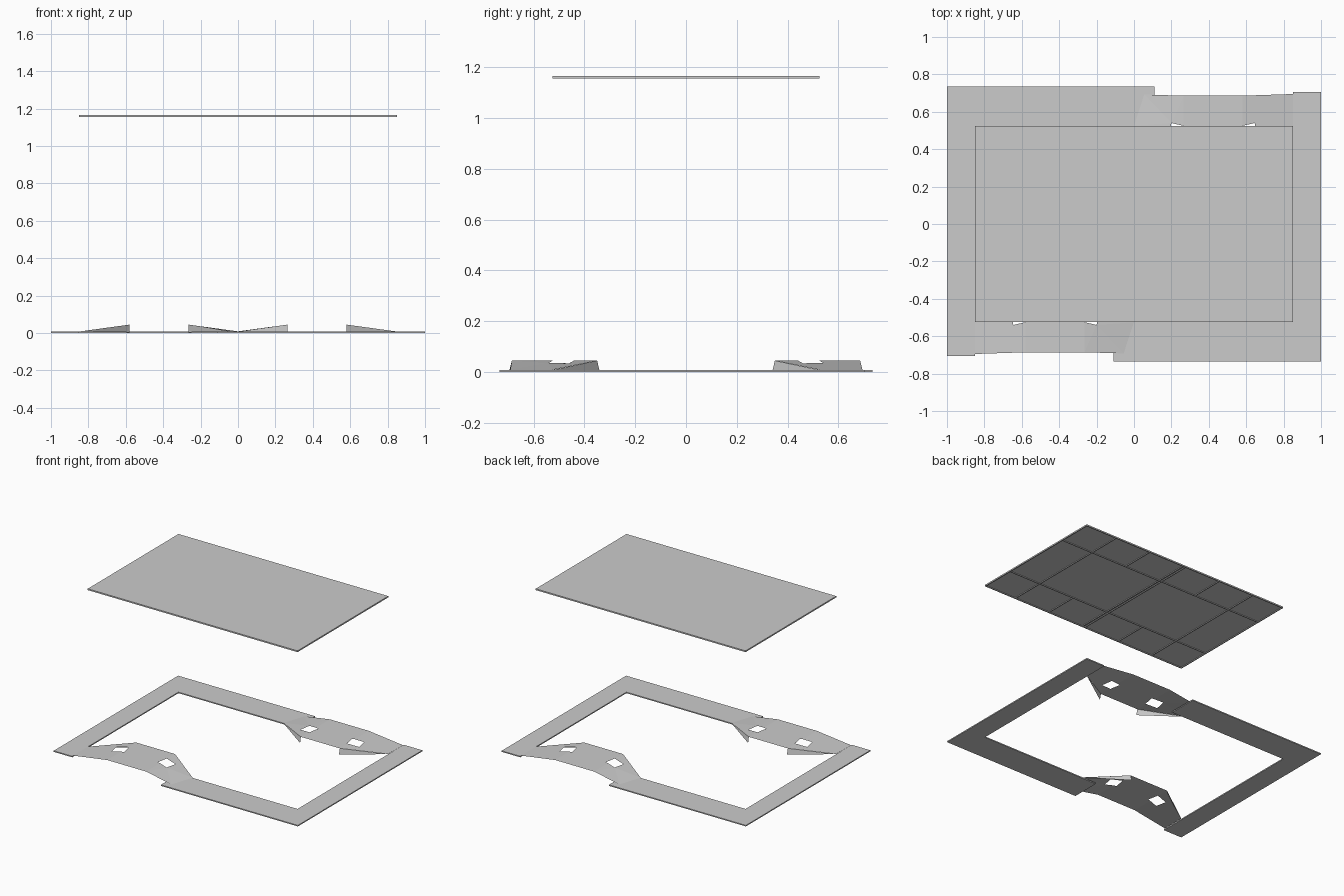
import bpy, bmesh, math
from mathutils import Matrix, Vector

cube = bpy.data.objects.get("Cube")
if cube:
    bpy.data.objects.remove(cube, do_unlink=True)

grey = bpy.data.materials.new("plain grey")
grey.use_nodes = True
grey.diffuse_color = (0.6, 0.6, 0.6, 1)
grey.node_tree.nodes["Principled BSDF"].inputs["Base Color"].default_value = (0.6, 0.6, 0.6, 1)


def finish(bm, name):
    mesh = bpy.data.meshes.new(name)
    bm.to_mesh(mesh)
    bm.free()
    mesh.materials.append(grey)
    obj = bpy.data.objects.new(name, mesh)
    bpy.context.collection.objects.link(obj)
    return obj


def box(name, x0, x1, y0, y1, z0, z1):
    bm = bmesh.new()
    centre = Vector((x0 + x1, y0 + y1, z0 + z1)) / 2
    size = Matrix.Diagonal((x1 - x0, y1 - y0, z1 - z0, 1))
    bmesh.ops.create_cube(bm, size=1, matrix=Matrix.Translation(centre) @ size)
    return finish(bm, name)


def turned_copy(obj, name):
    # Half-turn twin about the vertical axis
    twin = bpy.data.objects.new(name, obj.data.copy())
    twin.data.transform(Matrix.Rotation(math.pi, 4, 'Z'))
    bpy.context.collection.objects.link(twin)


FRAME_TOP = 0.008
RAISED = 0.045
MID = -0.4225            # middle of the raised bridge
FOLDS = (-0.58, -0.265)  # fold lines of the raised bridge
INNER = -0.525           # inner edge of the frame


# L-shaped base plate
def base_plate():
    outline = [(-0.11, -0.735), (1, -0.735), (1, 0.705),
               (0.85, 0.705), (0.85, INNER), (-0.11, INNER)]
    bm = bmesh.new()
    face = bm.faces.new([bm.verts.new((x, y, 0)) for x, y in outline])
    up = bmesh.ops.extrude_face_region(bm, geom=[face])["geom"]
    bmesh.ops.translate(bm, vec=(0, 0, FRAME_TOP),
                        verts=[v for v in up if isinstance(v, bmesh.types.BMVert)])
    bmesh.ops.recalc_face_normals(bm, faces=bm.faces)
    return finish(bm, "base_frame_front")


def bridge_height(x, y):
    end = -0.055 * max(0, (INNER - y) / 0.165)
    rise = min((x + 0.85) / (FOLDS[0] + 0.85), (end - x) / (end - FOLDS[1]), 1)
    return FRAME_TOP + 0.001 + max(rise, 0) * (RAISED - FRAME_TOP - 0.001)


# Folded sheet with two square holes
def bridge():
    outline = [(-0.85, INNER), (-0.85, -0.695), (FOLDS[0], -0.686), (FOLDS[1], -0.686),
               (-0.055, -0.692), (0, INNER), (FOLDS[1], -0.35), (FOLDS[0], -0.35)]
    hole = [(-0.645, -0.54), (-0.56, -0.52), (-0.575, -0.44), (-0.66, -0.46)]
    mirrored_hole = [(2 * MID - x, y) for x, y in hole]
    bm = bmesh.new()
    for loop in (outline, hole, mirrored_hole):
        verts = [bm.verts.new((x, y, 0)) for x, y in loop]
        for i, v in enumerate(verts):
            bm.edges.new((verts[i - 1], v))
    bmesh.ops.triangle_fill(bm, edges=bm.edges[:], use_beauty=True, normal=(0, 0, 1))
    for x in FOLDS:
        geom = bm.verts[:] + bm.edges[:] + bm.faces[:]
        bmesh.ops.bisect_plane(bm, geom=geom, plane_co=(x, 0, 0), plane_no=(1, 0, 0), dist=1e-5)
    bmesh.ops.triangulate(bm, faces=bm.faces[:])
    for f in bm.faces:
        f.normal_update()
        if f.normal.z < 0:
            f.normal_flip()
    for v in bm.verts:
        v.co.z = bridge_height(v.co.x, v.co.y)
    return finish(bm, "raised_bridge_front")


# Triangular skirts below the sloping inner edges
def skirts():
    bm = bmesh.new()
    for tip, fold in ((-0.85, FOLDS[0]), (0, FOLDS[1])):
        tri = [(tip, INNER, FRAME_TOP), (fold, -0.35, RAISED), (fold, -0.34, 0.004)]
        face = bm.faces.new([bm.verts.new(p) for p in tri])
        face.normal_update()
        if face.normal.y < 0:
            face.normal_flip()
    return finish(bm, "bridge_skirts_front")


for part in (base_plate(), bridge(), skirts()):
    turned_copy(part, part.name.replace("front", "back"))

# Upper panel with a rim and ribs beneath
W, D = 0.85, 0.525
LOW, SKIN, TOP = 1.156, 1.161, 1.166
RIB = 0.004
box("panel_top", -W, W, -D, D, SKIN, TOP)
for s, side in ((-1, "right"), (1, "left")):
    x = s * (W - RIB)
    box("panel_rim_" + side, x - RIB, x + RIB, -D, D, LOW, SKIN)
    for rib_name, rx in (("seam_rib_", 0.01), ("cross_rib_", 0.59)):
        box(rib_name + side, s * rx - RIB, s * rx + RIB, -D + 0.008, D - 0.008, LOW, SKIN)
    # Short ribs between the long ones
    for t, end in ((-1, "front"), (1, "back")):
        a, b = sorted((t * 0.275, t * (D - 0.008)))
        box("short_rib_%s_%s" % (side, end), s * 0.3 - RIB, s * 0.3 + RIB, a, b, LOW, SKIN)
for t, end in ((-1, "front"), (1, "back")):
    y = t * (D - RIB)
    box("panel_rim_" + end, -W + 0.008, W - 0.008, y - RIB, y + RIB, LOW, SKIN)
    y = t * 0.27
    box("long_rib_" + end, -W + 0.008, W - 0.008, y - RIB, y + RIB, LOW, SKIN)
